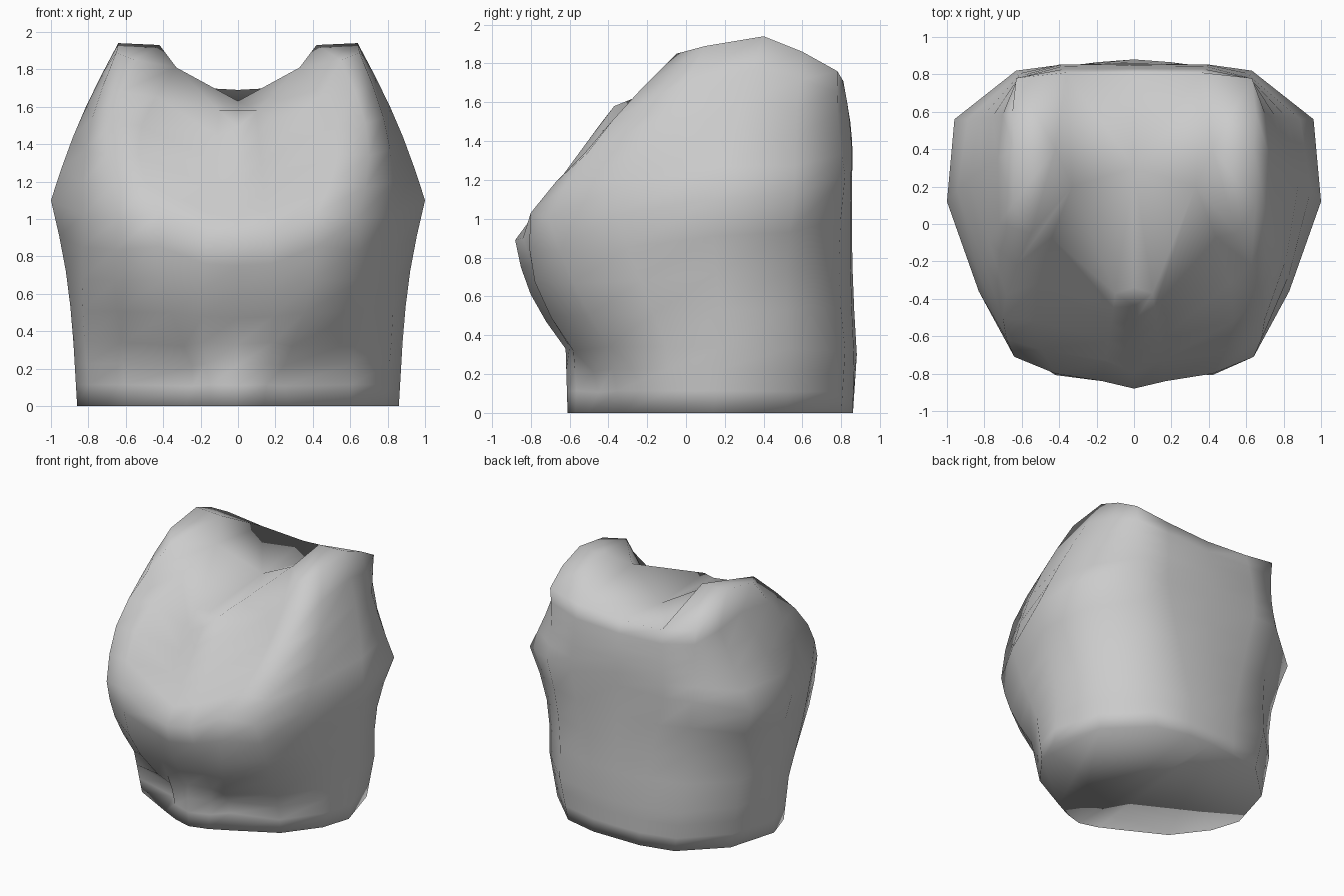
import bpy
import bmesh
from math import radians, sin, pi
from mathutils import Vector

old = bpy.data.objects.get("Cube")
if old:
    bpy.data.objects.remove(old, do_unlink=True)

# One half of each key section, running from the front centre round to the back centre
HEM = [(0, -.61, 0), (.14, -.57, 0), (.28, -.5, 0), (.6, -.33, 0), (.79, -.08, 0),
       (.86, .14, 0), (.75, .52, 0), (.46, .8, 0), (.2, .86, 0), (0, .86, 0)]
WAIST = [(0, -.62, .33), (.19, -.6, .34), (.29, -.58, .32), (.62, -.4, .34), (.82, -.1, .34),
         (.88, .2, .34), (.81, .53, .33), (.52, .82, .32), (.2, .865, .3), (0, .88, .3)]
CHEST = [(0, -.88, .89), (.17, -.84, .9), (.42, -.8, 1.03), (.64, -.71, 1), (.83, -.36, 1.02),
         (1, .12, 1.1), (.96, .56, 1.13), (.63, .82, 1.22), (.4, .85, 1.2), (0, .855, 1.2)]
RIM = [(0, -.44, 1.49), (.1, -.37, 1.58), (.33, .2, 1.81), (.55, -.05, 1.85), (.65, .1, 1.89),
       (.64, .4, 1.94), (.65, .6, 1.86), (.63, .78, 1.76), (.36, .81, 1.71), (0, .81, 1.69)]

# How far each column swells between the key sections
FOLD_SWELL = [0, -.02, -.1, 0, 0, 0, 0, 0, 0, 0]
LOWER_SWELL = [.05, .02, .1, .04, .01, -.02, -.05, -.04, -.01, -.01]
UPPER_SWELL = [0, -.03, .2, .12, .06, .03, -.02, -.02, .02, .02]


def span(lower, upper, swell, steps):
    """Rows of points from one section up to the next, without the last."""
    rows = []
    for i in range(steps):
        t = i / steps
        row = []
        for a, b, s in zip(lower, upper, swell):
            p = Vector(a).lerp(Vector(b), t)
            out = Vector((a[0] + b[0], a[1] + b[1], 0)).normalized()
            row.append(p + out * s * sin(pi * t))
        rows.append(row)
    return rows


def add_half(bm, side):
    """Build one side of the body; side is 1 for left and -1 for right."""
    def vert(p):
        return bm.verts.new((p[0] * side, p[1], p[2]))

    def face(*verts):
        bm.faces.new(verts if side > 0 else verts[::-1])

    rows = (span(HEM, WAIST, FOLD_SWELL, 3) + span(WAIST, CHEST, LOWER_SWELL, 4)
            + span(CHEST, RIM, UPPER_SWELL, 5) + [RIM])
    grid = [[vert(p) for p in row] for row in rows]

    # Outer wall
    for low, high in zip(grid, grid[1:]):
        for i in range(len(low) - 1):
            face(low[i], low[i + 1], high[i + 1], high[i])

    # Shoulder top, as a fan around its ridge point
    rim = grid[-1]
    ridge = vert((.42, .4, 1.93))
    shoulder = rim[2:9]
    for a, b in zip(shoulder, shoulder[1:] + shoulder[:1]):
        face(a, b, ridge)

    # Sloping floor of the neckline
    notch = vert((0, -.34, 1.58))
    floor = vert((0, .3, 1.63))
    face(rim[0], rim[1], notch)
    face(notch, rim[1], floor)
    for a, b in ((1, 2), (2, 8), (8, 9)):
        face(rim[a], rim[b], floor)

    # Underside
    face(*reversed(grid[0]))


bm = bmesh.new()
for side in (1, -1):
    add_half(bm, side)
bmesh.ops.remove_doubles(bm, verts=bm.verts[:], dist=.0001)
bmesh.ops.recalc_face_normals(bm, faces=bm.faces[:])

mesh = bpy.data.meshes.new("torso")
bm.to_mesh(mesh)
bm.free()
torso = bpy.data.objects.new("torso", mesh)
bpy.context.collection.objects.link(torso)

# Plain grey surface
grey = bpy.data.materials.new("light grey")
grey.use_nodes = True
colour = (.6, .6, .6, 1)
grey.diffuse_color = colour
grey.node_tree.nodes["Principled BSDF"].inputs["Base Color"].default_value = colour
mesh.materials.append(grey)

# Soft shading over the whole body
bpy.ops.object.select_all(action='DESELECT')
torso.select_set(True)
bpy.context.view_layer.objects.active = torso
bpy.ops.object.shade_smooth_by_angle(angle=radians(100))
